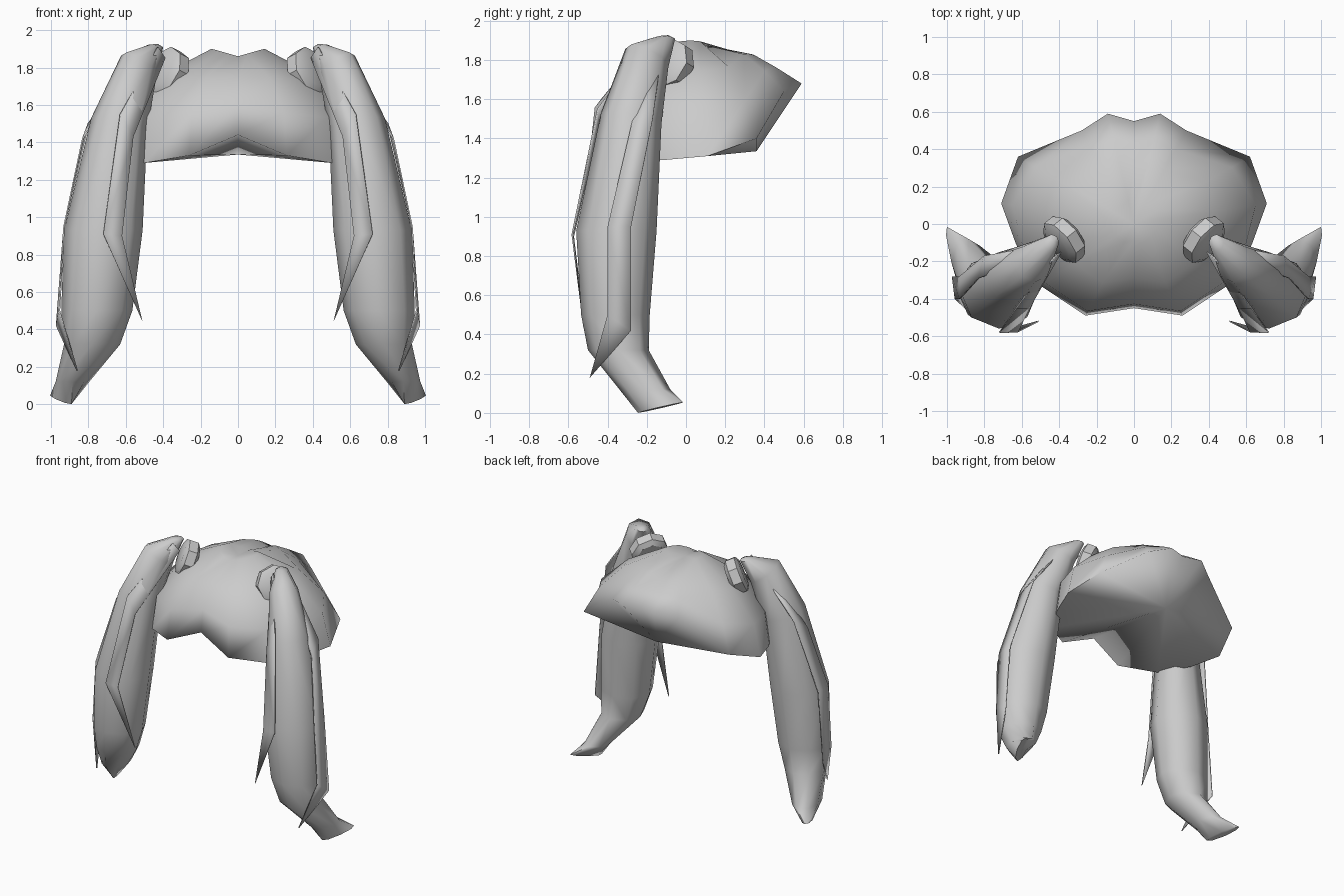
import bpy, bmesh, math
from mathutils import Vector

cube = bpy.data.objects.get("Cube")
if cube:
    bpy.data.objects.remove(cube, do_unlink=True)

hair = bpy.data.materials.new("hair_grey")
hair.use_nodes = True
GREY = (0.6, 0.6, 0.6, 1)
hair.diffuse_color = GREY
hair.node_tree.nodes["Principled BSDF"].inputs["Base Color"].default_value = GREY


def finish(name, bm, angle=50):
    """Turn a bmesh into a smooth-shaded object that keeps sharp creases."""
    bmesh.ops.recalc_face_normals(bm, faces=bm.faces)
    mesh = bpy.data.meshes.new(name)
    bm.to_mesh(mesh)
    bm.free()
    mesh.materials.append(hair)
    obj = bpy.data.objects.new(name, mesh)
    bpy.context.collection.objects.link(obj)
    bpy.ops.object.select_all(action="DESELECT")
    obj.select_set(True)
    bpy.context.view_layer.objects.active = obj
    bpy.ops.object.shade_smooth_by_angle(angle=math.radians(angle))
    return obj


def loft(rings, start=None, end=None):
    """Skin closed rings of points; optional poles close the ends."""
    bm = bmesh.new()
    loops = [[bm.verts.new(p) for p in ring] for ring in rings]
    n = len(loops[0])
    for a, b in zip(loops, loops[1:]):
        for i in range(n):
            j = (i + 1) % n
            bm.faces.new((a[i], a[j], b[j], b[i]))
    for pole, loop in ((start, loops[0]), (end, loops[-1])):
        if pole is not None:
            tip = bm.verts.new(pole)
            for i in range(n):
                bm.faces.new((loop[i], loop[(i + 1) % n], tip))
    return bm


def flip(points, side):
    return [(x * side, y, z) for x, y, z in points]


# Scalp cap: half rim from front notch to back notch, shrunk towards the crown
half = [(0, -.45, 1.44), (.26, -.49, 1.33), (.5, -.33, 1.29), (.63, -.11, 1.29),
        (.71, .11, 1.31), (.62, .36, 1.4), (.28, .5, 1.64), (.14, .59, 1.68),
        (0, .55, 1.68)]
rim = half + flip(half[-2:0:-1], -1)


def cap_ring(scale, rise, overhang):
    ring = []
    for x, y, z in rim:
        s = scale - overhang * max(0, y)
        # shallow valley along the parting
        top = 1.86 + .04 * min(1, abs(x * s) / .14)
        ring.append((x * s, y * s, z + (top - z) * rise))
    return ring


cap_rings = [rim, cap_ring(.95, .4, .3), cap_ring(.64, .73, .1), cap_ring(.2, 1, 0)]
finish("scalp_cap", loft(cap_rings, start=(0, .36, 1.335), end=(0, 0, 1.86)), 95)

# Tail sections: centre x, y, z, the two radii and the downward tilt
tail = [(.44, -.1, 1.915, .04, .045, .2), (.53, -.2, 1.81, .095, .11, .7),
        (.635, -.28, 1.5, .15, .155, .25), (.72, -.355, .93, .21, .205, 0),
        (.755, -.36, .5, .19, .175, 0), (.78, -.345, .32, .15, .155, 0),
        (.885, -.21, .12, .09, .13, 0)]

# Loose locks: two edges running from the root down to a shared tip
front_lock = ([(.39, -.15, 1.85), (.56, -.45, 1.43), (.62, -.575, .9)],
              [(.43, -.18, 1.91), (.63, -.45, 1.55), (.72, -.58, .91)],
              (.51, -.52, .44))
outer_lock = ([(.64, -.22, 1.72), (.83, -.29, 1.42), (.93, -.4, .95), (.955, -.4, .5)],
              [(.64, -.14, 1.72), (.8, -.17, 1.5), (.93, -.28, .95), (.97, -.28, .42)],
              (.86, -.49, .18))


def lock(name, edges, side):
    first, second, tip = edges
    bm = bmesh.new()
    a = [bm.verts.new(p) for p in flip(first, side)]
    b = [bm.verts.new(p) for p in flip(second, side)]
    for i in range(len(a) - 1):
        bm.faces.new((a[i], a[i + 1], b[i + 1], b[i]))
    bm.faces.new((a[-1], bm.verts.new(flip([tip], side)[0]), b[-1]))
    obj = finish(name, bm)
    solid = obj.modifiers.new("thickness", "SOLIDIFY")
    solid.thickness = 0.008
    solid.offset = 0


def ellipse(centre, u, v, n=8):
    """Closed ring of points spanned by two axis vectors."""
    return [Vector(centre) + Vector(u) * math.cos(math.tau * i / n)
            + Vector(v) * math.sin(math.tau * i / n) for i in range(n)]


for label, side in (("left", 1), ("right", -1)):
    # Hanging tail, upper sections tilted down outwards
    rings = [flip(ellipse((x, y, z), (rx, 0, tilt * rx * .8), (0, ry, -tilt * ry * .6)), side)
             for x, y, z, rx, ry, tilt in tail]
    # Flattened end that hooks backwards
    hook = (.945, -.13, .027)
    rings.append(flip(ellipse(hook, (.03, -.015, 0), (.055, .115, .027)), side))
    ends = flip([(.43, -.09, 1.927), hook], side)
    finish(label + "_tail", loft(rings, *ends), 60)

    # Faceted hair tie between cap and tail
    axis = Vector((.7, -.56, .36)).normalized()
    across = axis.cross(Vector((0, 0, 1))).normalized()
    up = across.cross(axis)
    middle = Vector((.375, -.085, 1.775))
    tie = [flip(ellipse(middle + axis * offset, across * radius, up * radius), side)
           for offset, radius in ((-.06, .1), (-.035, .135), (.03, .135), (.05, .1))]
    ends = flip([middle - axis * .06, middle + axis * .05], side)
    finish(label + "_hair_tie", loft(tie, *ends), 35)

    lock(label + "_front_lock", front_lock, side)
    lock(label + "_outer_lock", outer_lock, side)
